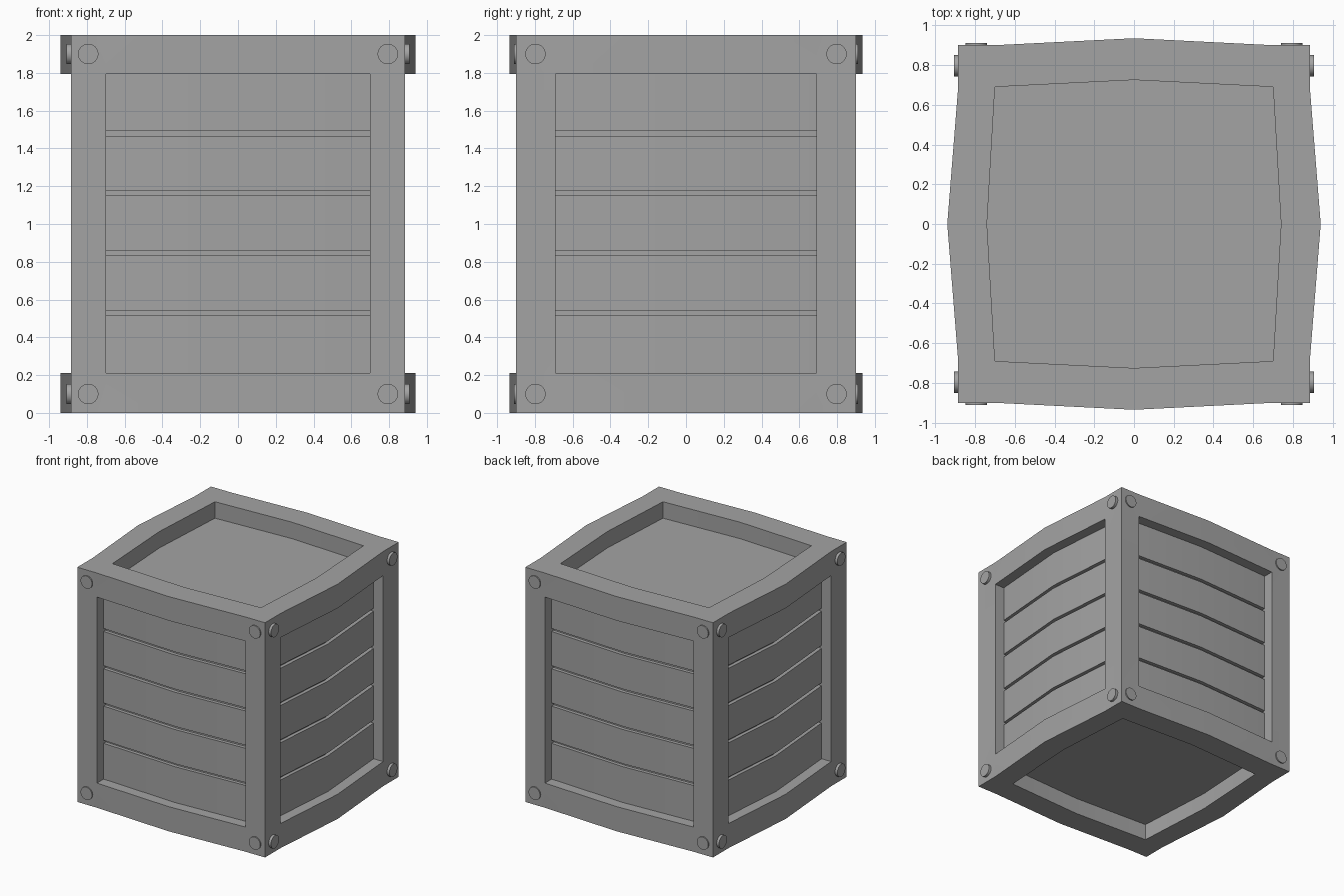
import bpy, bmesh
from mathutils import Vector
from math import pi

if "Cube" in bpy.data.objects:
    bpy.data.objects.remove(bpy.data.objects["Cube"])

# One plain grey for the whole crate
grey = bpy.data.materials.new("crate grey")
grey.use_nodes = True
colour = (0.37, 0.37, 0.37, 1)
grey.diffuse_color = colour
grey.node_tree.nodes["Principled BSDF"].inputs["Base Color"].default_value = colour


def smooth(obj):
    bpy.ops.object.select_all(action="DESELECT")
    obj.select_set(True)
    bpy.context.view_layer.objects.active = obj
    bpy.ops.object.shade_smooth_by_angle(angle=pi / 6)


def full_loop(half):
    return half + [(-x, -y) for x, y in half]


def push(bm, faces, offset):
    """Extrude faces along an offset and return the moved faces."""
    geom = bmesh.ops.extrude_face_region(bm, geom=faces)["geom"]
    for f in faces:
        if f.is_valid:
            bm.faces.remove(f)
    moved = [v for v in geom if isinstance(v, bmesh.types.BMVert)]
    bmesh.ops.translate(bm, verts=moved, vec=offset)
    return [f for f in geom if isinstance(f, bmesh.types.BMFace)]


# Bulging plan outlines: outer wall and lid opening
OUTER = full_loop([(.94, 0), (.885, .69), (.885, .9), (.7, .9),
                   (0, .935), (-.7, .9), (-.885, .9), (-.885, .69)])
INNER = full_loop([(.74, 0), (.7, .69), (0, .725), (-.7, .69)])
GROOVES = [(.515, .54), (.832, .858), (1.15, 1.176), (1.467, 1.493)]
LEVELS = [0, .21] + [z for g in GROOVES for z in g] + [1.795, 2]
PANEL_DEPTH, GROOVE_DEPTH, LID_DEPTH = .09, .03, .14

bm = bmesh.new()
rings = [[bm.verts.new((x, y, z)) for x, y in OUTER] for z in LEVELS]
n = len(OUTER)

# Side walls, remembering the panel area of each side
panels = {0: [], 1: [], 2: [], 3: []}
for row, (low, high) in enumerate(zip(rings, rings[1:])):
    for k in range(n):
        j = (k + 1) % n
        face = bm.faces.new((low[k], low[j], high[j], high[k]))
        if k % 4 in (0, 3) and 0 < row < len(LEVELS) - 2:
            panels[((k + 1) // 4) % 4].append(face)

# Top and bottom frames with sunken panels
for ring, z, down in ((rings[0], 0, LID_DEPTH), (rings[-1], 2, -LID_DEPTH)):
    inner = [bm.verts.new((x, y, z)) for x, y in INNER]
    for q in range(4):
        o = [ring[(4 * q + s) % n] for s in range(5)]
        a, b, c = [inner[(2 * q + s) % 8] for s in range(3)]
        bm.faces.new((o[0], o[1], b, a))
        bm.faces.new((o[1], o[2], o[3], b))
        bm.faces.new((o[3], o[4], c, b))
    push(bm, [bm.faces.new(inner)], Vector((0, 0, down)))

# Recessed plank panels with grooves between the planks
inward = [Vector(d) for d in ((-1, 0, 0), (0, -1, 0), (1, 0, 0), (0, 1, 0))]
for side, faces in panels.items():
    planks = push(bm, faces, inward[side] * PANEL_DEPTH)
    for low, high in GROOVES:
        strip = [f for f in planks if f.is_valid
                 and low < f.calc_center_median().z < high]
        push(bm, strip, inward[side] * GROOVE_DEPTH)

bmesh.ops.recalc_face_normals(bm, faces=bm.faces[:])
mesh = bpy.data.meshes.new("crate_body")
bm.to_mesh(mesh)
bm.free()
mesh.materials.append(grey)
body = bpy.data.objects.new("crate_body", mesh)
bpy.context.collection.objects.link(body)
smooth(body)


# Round bolt heads at the corners of each side
def bolt(name, location, rotation):
    bpy.ops.mesh.primitive_cylinder_add(vertices=32, radius=.054, depth=.04,
                                        location=location, rotation=rotation)
    obj = bpy.context.object
    obj.name = name
    obj.data.materials.append(grey)
    smooth(obj)


for z, level in ((.1, "lower"), (1.9, "upper")):
    for sx in (-1, 1):
        for sy in (-1, 1):
            x_side = "left" if sx > 0 else "right"
            y_side = "back" if sy > 0 else "front"
            bolt(f"{level}_{y_side}_bolt_{x_side}", (sx * .793, sy * .89, z), (pi / 2, 0, 0))
            bolt(f"{level}_{x_side}_bolt_{y_side}", (sx * .887, sy * .797, z), (0, pi / 2, 0))
